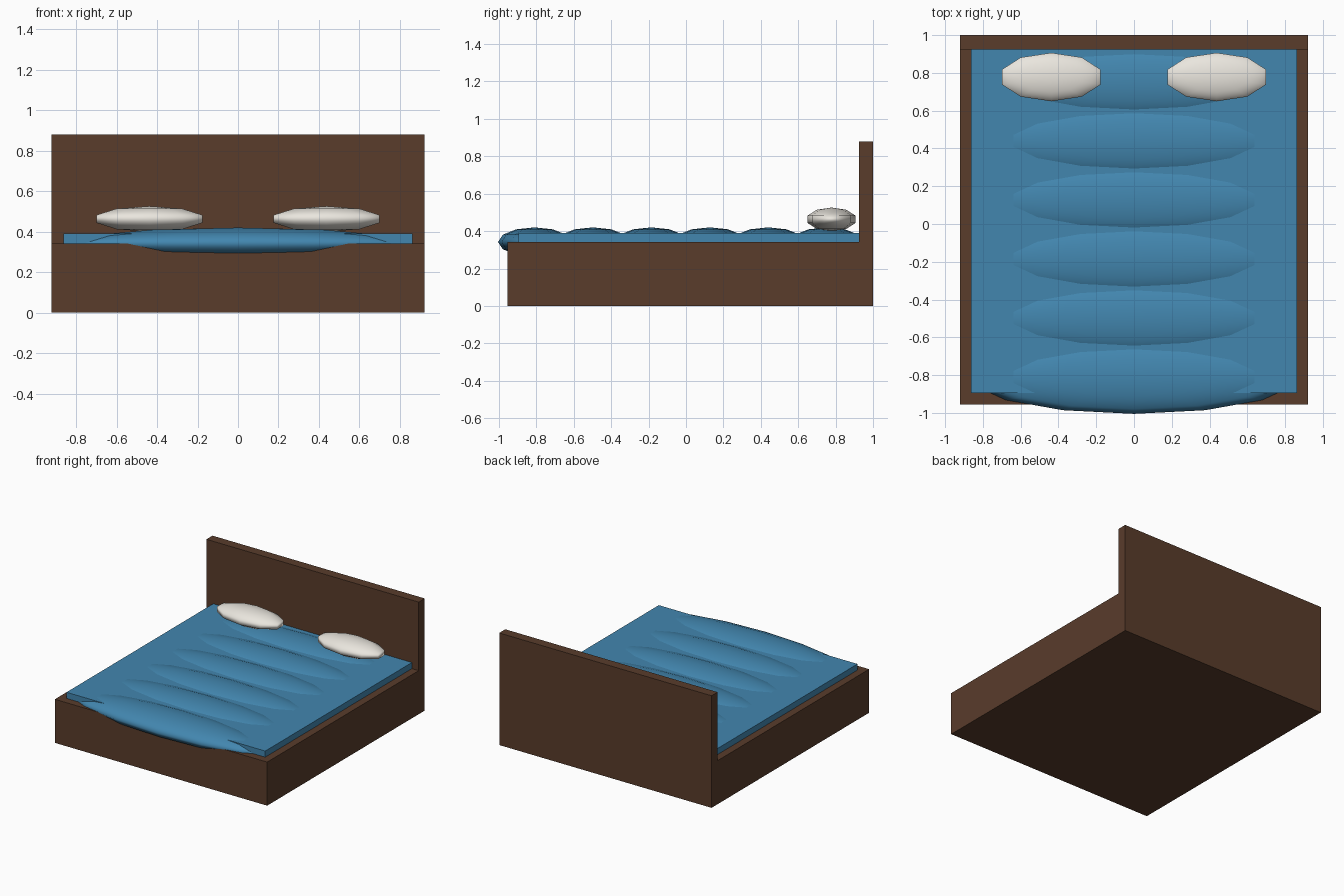
import bpy

if "Cube" in bpy.data.objects:
    bpy.data.objects.remove(bpy.data.objects["Cube"])


def material(name, color):
    m = bpy.data.materials.new(name)
    m.diffuse_color = (*color, 1)
    m.use_nodes = True
    m.node_tree.nodes["Principled BSDF"].inputs["Base Color"].default_value = m.diffuse_color
    return m


WOOD = material("dark_wood", (0.10, 0.045, 0.024))
BLUE = material("blue_fabric", (0.055, 0.24, 0.43))
WHITE = material("white_fabric", (0.82, 0.79, 0.73))


def box(name, lo, hi, mat):
    bpy.ops.mesh.primitive_cube_add(size=1, location=[(a + b) / 2 for a, b in zip(lo, hi)])
    o = bpy.context.object
    o.name = name
    o.scale = [b - a for a, b in zip(lo, hi)]
    o.data.materials.append(mat)
    return o


def ellipsoid(name, center, radii, segments, rings, mat):
    bpy.ops.mesh.primitive_uv_sphere_add(segments=segments, ring_count=rings, radius=1, location=center)
    o = bpy.context.object
    o.name = name
    o.scale = radii
    o.data.materials.append(mat)
    bpy.ops.object.shade_smooth()
    return o


# Wooden frame and headboard
box("bed_base", (-0.922, -0.955, 0), (0.922, 0.925, 0.342), WOOD)
box("headboard", (-0.922, 0.925, 0), (0.922, 1.0, 0.88), WOOD)

# Blanket slab
box("blanket", (-0.863, -0.895, 0.342), (0.863, 0.925, 0.39), BLUE)

# Padded folds across the blanket; the front one hangs over the edge
for i in range(6):
    ellipsoid(f"blanket_fold_{i + 1}", (0, -0.81 + 0.3125 * i, 0.342),
              (0.87, 0.195, 0.078), 14, 6, BLUE)

# Pair of pillows
for side, label in ((-1, "left"), (1, "right")):
    ellipsoid(f"pillow_{label}", (side * 0.438, 0.778, 0.463),
              (0.289, 0.135, 0.063), 10, 5, WHITE)
